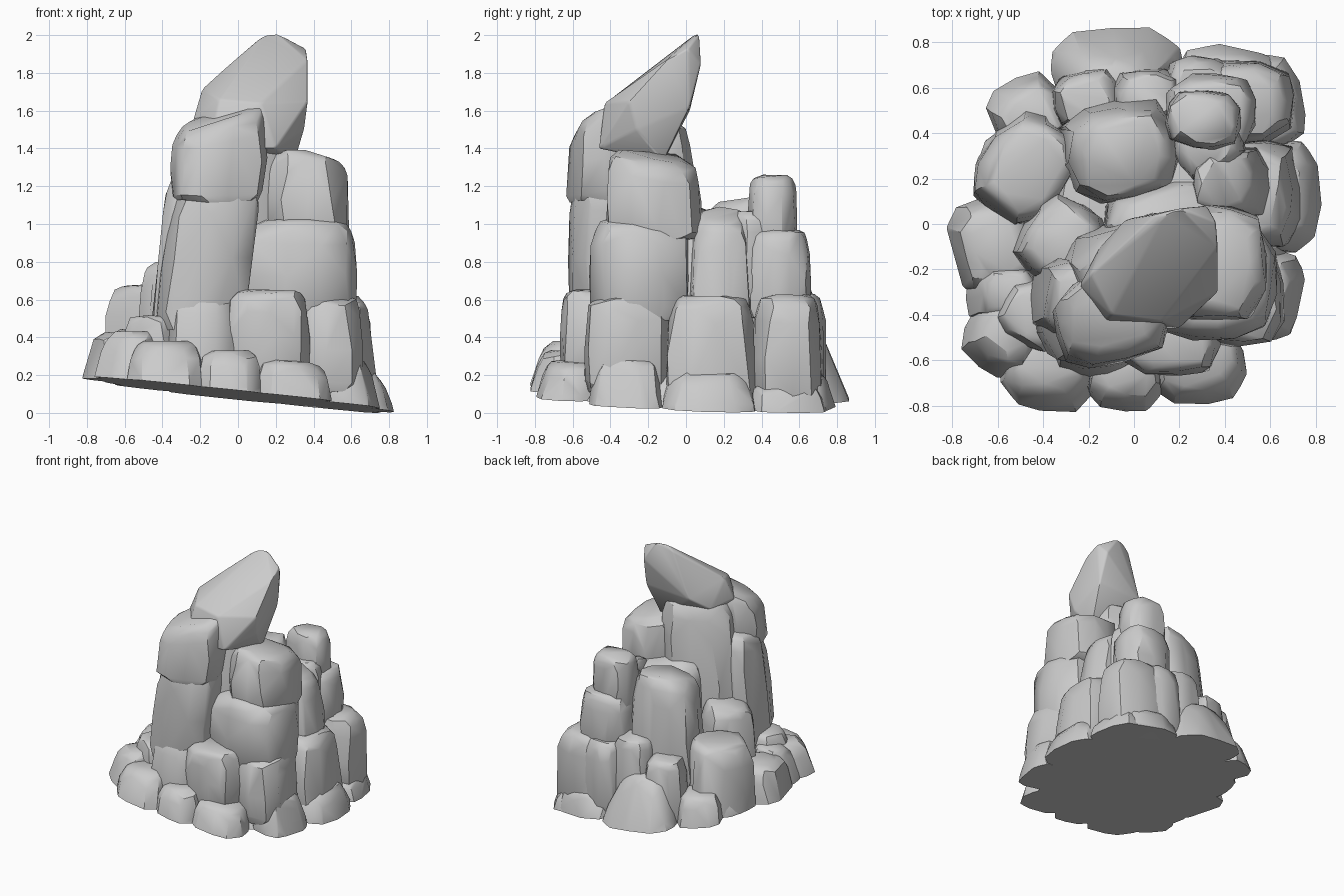
import bpy, bmesh, math, random
from mathutils import Vector, Matrix

random.seed(7)
if "Cube" in bpy.data.objects:
    bpy.data.objects.remove(bpy.data.objects["Cube"], do_unlink=True)

stone = bpy.data.materials.new("grey_stone")
stone.use_nodes = True
stone.diffuse_color = (0.6, 0.6, 0.6, 1)
stone.node_tree.nodes["Principled BSDF"].inputs["Base Color"].default_value = stone.diffuse_color

# Slanted ground plane that cuts every rock flat
BASE_POINT = Vector((0, 0, 0.095))
BASE_NORMAL = Vector((0.105, 0.03, 1)).normalized()


def finish(name, points, bevel=0.0):
    """Wrap points in a convex hull, merge flat facets and trim at the base."""
    bm = bmesh.new()
    for p in points:
        bm.verts.new(p)
    hull = bmesh.ops.convex_hull(bm, input=bm.verts[:])
    loose = {v for v in hull["geom_interior"] + hull["geom_unused"]
             if isinstance(v, bmesh.types.BMVert) and v.is_valid}
    bmesh.ops.delete(bm, geom=list(loose), context="VERTS")
    bmesh.ops.dissolve_limit(bm, angle_limit=math.radians(6), verts=bm.verts[:], edges=bm.edges[:])
    if bevel:
        bmesh.ops.bevel(bm, geom=bm.edges[:], offset=bevel, segments=2, profile=0.5,
                        affect="EDGES", clamp_overlap=True)
    cut = bmesh.ops.bisect_plane(bm, geom=bm.verts[:] + bm.edges[:] + bm.faces[:],
                                 plane_co=BASE_POINT, plane_no=BASE_NORMAL, clear_inner=True)
    rim = [e for e in cut["geom_cut"] if isinstance(e, bmesh.types.BMEdge)]
    if rim:
        bmesh.ops.contextual_create(bm, geom=rim)
    bmesh.ops.recalc_face_normals(bm, faces=bm.faces[:])
    mesh = bpy.data.meshes.new(name)
    bm.to_mesh(mesh)
    bm.free()
    mesh.materials.append(stone)
    obj = bpy.data.objects.new(name, mesh)
    bpy.context.collection.objects.link(obj)
    bpy.ops.object.select_all(action="DESELECT")
    obj.select_set(True)
    bpy.context.view_layer.objects.active = obj
    bpy.ops.object.shade_smooth_by_angle(angle=math.radians(32))


# Height fraction and width of each ring of a boulder
RINGS = ((0, 0.88), (0.1, 0.96), (0.45, 1), (0.76, 0.98), (0.9, 0.92), (0.97, 0.82), (1, 0.66))


def rock(name, xs, ys, zs, yaw=0, taper=0.1, lean=(0, 0), slope=(0, 0)):
    """Rounded block filling the given ranges; slope tilts its top."""
    cx, cy = sum(xs) / 2, sum(ys) / 2
    rx, ry, h = (xs[1] - xs[0]) / 2, (ys[1] - ys[0]) / 2, zs[1] - zs[0]
    turn = Matrix.Rotation(math.radians(yaw), 3, "Z")
    start, points = random.random(), []
    for t, width in RINGS:
        for i in range(11):
            a = math.tau * (i + start + random.uniform(-0.2, 0.2)) / 11
            c, s = math.cos(a), math.sin(a)
            r = width * (1 + taper * (0.4 - t)) * random.uniform(0.97, 1.03)
            r /= (abs(c) ** 3.4 + abs(s) ** 3.4) ** (1 / 3.4)
            p = turn @ Vector((rx * r * c, ry * r * s, 0))
            z = zs[0] + t * h + t * (slope[0] * p.x + slope[1] * p.y)
            z += random.uniform(-0.012, 0.012)
            points.append((cx + p.x + lean[0] * (t - 0.5), cy + p.y + lean[1] * (t - 0.5), z))
    finish(name, points)


# Hidden core that closes the gaps
rock("core_low", (-.65, .63), (-.62, .64), (0, .33), 0, .4)
rock("core_middle", (-.4, .56), (-.46, .56), (.2, .56), 0, .2)
rock("core_high", (-.1, .45), (-.4, .42), (.4, .94), 0, .2)

# Leaning spire at the summit
finish("spire", [
    (.09, .04, 1.96), (.14, .04, 2), (.21, .07, 2.01), (.36, .01, 1.93), (.37, -.1, 1.87),
    (.32, .08, 1.85), (-.19, -.22, 1.72), (-.24, -.27, 1.55), (-.1, -.4, 1.66), (-.15, -.46, 1.4),
    (.2, -.46, 1.4), (.12, -.43, 1.64), (.35, -.26, 1.5), (.3, -.12, 1.33), (0, -.08, 1.88),
    (.34, .02, 1.62), (-.04, .02, 1.6), (-.15, -.1, 1.5), (.37, -.3, 1.65)], 0.018)

# Tall columns
rock("spire_column", (-.3, .28), (-.4, .02), (.4, 1.55), 20, .1, (.08, 0), (0, -.1))
rock("front_column_cap", (-.35, .15), (-.61, -.23), (1.12, 1.57), 12, 0, (.02, .04), (.28, .25))
rock("front_column", (-.4, .09), (-.62, -.15), (.45, 1.24), 6, .05, (.1, 0), (.1, 0))
rock("front_column_side", (-.43, -.1), (-.5, -.15), (.4, 1.28), 0, .1, (.07, 0), (.2, 0))

# Right shoulder stack
rock("shoulder_cap", (.14, .59), (-.43, .08), (.92, 1.36), 0, .08, (0, 0), (-.12, -.12))
rock("shoulder_middle", (.02, .63), (-.51, .03), (.5, 1.02), 0, .04)
rock("shoulder_front_foot", (-.07, .38), (-.67, -.3), (.2, .65), 0, .06)
rock("shoulder_side_foot", (.28, .66), (-.54, -.08), (.12, .61), 6, .08)
rock("shoulder_inner", (.26, .58), (.02, .34), (.5, 1.05), 0, .2, (-.06, 0), (-.4, 0))
rock("shoulder_saddle", (-.14, .44), (-.12, .19), (.5, 1.07), 15, .15, (0, 0), (-.1, -.2))

# Back towers
rock("tower_cap", (.14, .47), (.33, .59), (.85, 1.25), -5, .06)
rock("tower_middle", (.14, .54), (.32, .66), (.5, .96), 0, .05)
rock("tower_foot", (.18, .71), (.35, .72), (.03, .62), 0, .1)
rock("tower_inner", (.16, .48), (.2, .5), (.6, 1.06), 30, .15)
rock("back_column", (-.31, .2), (.1, .54), (.3, 1.12), 12, .12, (.02, -.04), (.1, .15))
rock("back_step_left", (-.36, -.05), (.42, .68), (.1, .58), 15, .15)
rock("back_step_middle", (-.1, .22), (.42, .69), (.1, .68), 0, .15)
rock("back_step_right", (.13, .46), (.45, .74), (.1, .62), -10, .1)

# Left blocks
rock("left_step_high", (-.5, -.15), (-.27, .12), (.2, .81), -35, .12, (.02, 0), (.1, 0))
rock("left_step_wide", (-.68, -.27), (0, .48), (.05, .68), -35, .12, (.02, 0), (.1, 0))
rock("left_step_front", (-.6, -.28), (-.55, -.24), (.1, .51), -30, .2)
rock("front_step", (-.37, 0), (-.66, -.3), (.15, .65), 5, .15, (0, .06))

# Right middle block
rock("right_step", (.4, .72), (-.11, .37), (.05, .61), 4, .15, (-.04, 0))

# Ring of low boulders around the foot
rock("ring_left", (-.8, -.46), (-.31, .12), (.02, .42), 14, .2, (.06, 0))
rock("ring_left_front", (-.73, -.44), (-.44, -.16), (.02, .44), 0, .3, (.08, 0))
rock("ring_front_left", (-.74, -.41), (-.66, -.32), (.02, .42), -25, .25, (.06, .05))
rock("ring_front_outer", (-.59, -.17), (-.82, -.46), (0, .37), -6, .25, (0, .08))
rock("ring_front_middle", (-.22, .13), (-.82, -.5), (-.02, .32), 0, .2, (0, .06))
rock("ring_front_right", (.07, .49), (-.79, -.43), (-.05, .27), 8, .25, (0, .06), (-.1, 0))
rock("ring_right_front", (.4, .73), (-.51, -.11), (-.08, .28), -12, .25, (-.05, 0))
rock("ring_right", (.46, .81), (-.13, .37), (-.1, .21), 0, .25, (-.05, 0))
rock("ring_right_back", (.44, .74), (.32, .74), (-.1, .14), 10, .2, (-.03, 0))
rock("ring_back_right", (.18, .64), (.45, .78), (-.1, .2), -8, .2, (0, -.04))
rock("ring_back", (-.36, .19), (.5, .83), (-.05, .44), 0, .65, (0, -.1))
rock("ring_back_left", (-.64, -.3), (.34, .64), (0, .34), 28, .25, (.04, -.04))
rock("ring_left_back", (-.69, -.42), (.06, .42), (0, .36), -20, .25, (.05, 0))
